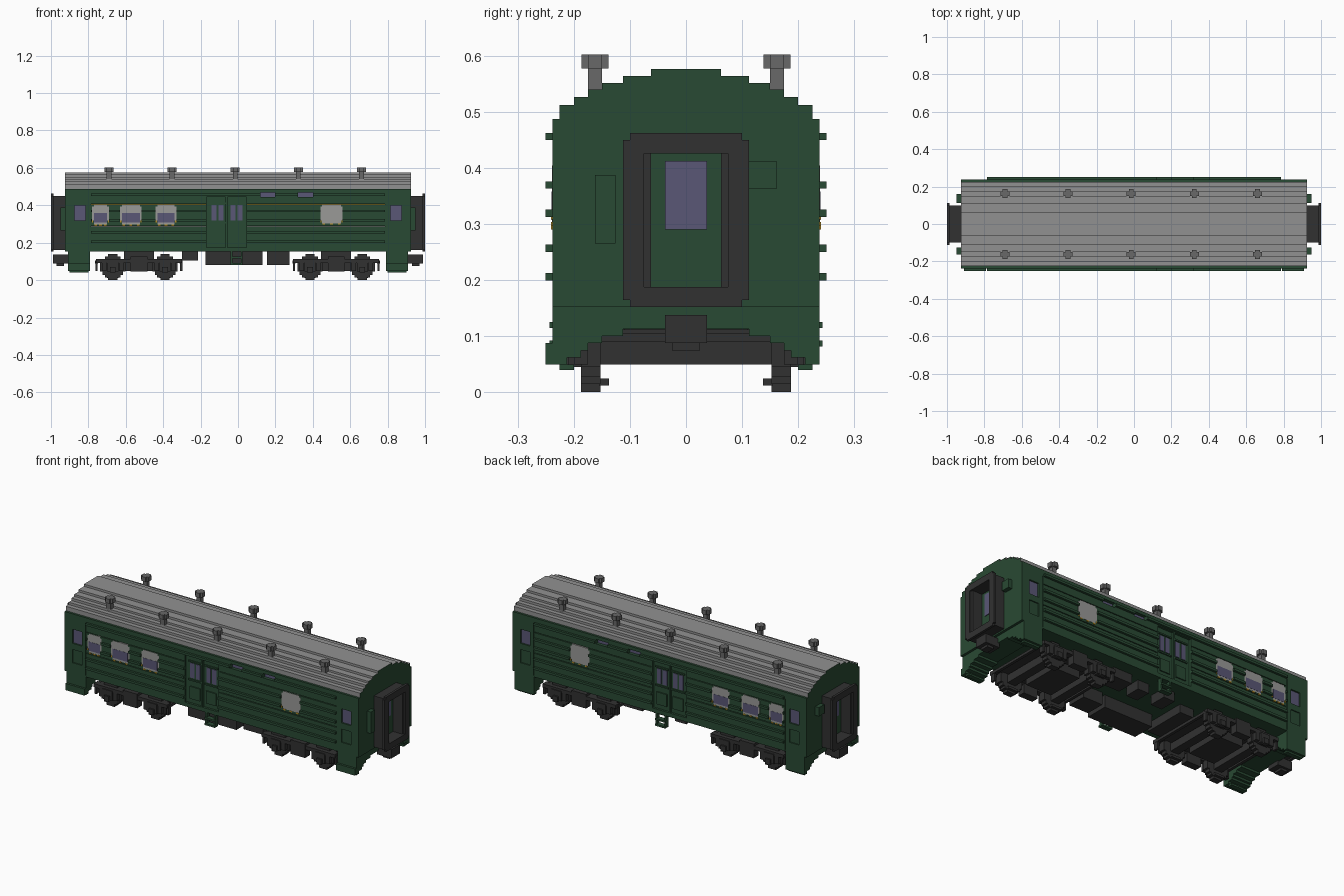
import bpy, bmesh

cube = bpy.data.objects.get("Cube")
if cube:
    bpy.data.objects.remove(cube)


def material(name, color):
    m = bpy.data.materials.new(name)
    m.use_nodes = True
    m.diffuse_color = (*color, 1)
    m.node_tree.nodes["Principled BSDF"].inputs["Base Color"].default_value = (*color, 1)
    return m


green = material("coach green", (.022, .067, .033))
grey = material("roof grey", (.285, .285, .285))
steel = material("vent grey", (.14, .14, .14))
dark = material("running gear black", (.031, .031, .031))
glass = material("violet glass", (.1, .095, .18))
curtain = material("curtain grey", (.32, .32, .31))
yellow = material("yellow trim", (.48, .28, .02))


def part(name, mats, boxes, mirror_x=False, mirror_y=False):
    """One object from boxes (x0, x1, y0, y1, z0, z1), optionally mirrored."""
    bm = bmesh.new()
    for sx in ((1, -1) if mirror_x else (1,)):
        for sy in ((1, -1) if mirror_y else (1,)):
            for x0, x1, y0, y1, z0, z1 in boxes:
                verts = bmesh.ops.create_cube(bm, size=1)["verts"]
                for v in verts:
                    v.co.x = sx * (x1 if v.co.x > 0 else x0)
                    v.co.y = sy * (y1 if v.co.y > 0 else y0)
                    v.co.z = z1 if v.co.z > 0 else z0
    bmesh.ops.recalc_face_normals(bm, faces=bm.faces)
    mesh = bpy.data.meshes.new(name)
    bm.to_mesh(mesh)
    bm.free()
    for m in mats:
        mesh.materials.append(m)
    obj = bpy.data.objects.new(name, mesh)
    bpy.context.collection.objects.link(obj)
    return obj


LENGTH = .924  # half length of the body
SIDE = .2375   # half width of the body
FLOOR, EAVES = .152, .4875


def plate(x0, x1, z0, z1, depth):
    """Box rooted in the side wall, its face standing out by depth."""
    return (x0, x1, SIDE - .03, SIDE + depth, z0, z1)


def pocket(x0, x1, z0, z1, depth):
    """Cutter box reaching depth into the side wall."""
    return (x0, x1, SIDE - depth, SIDE + .02, z0, z1)


def segments(start, end, gaps):
    """Pieces of a run left over between the gaps."""
    pieces = []
    for g0, g1 in sorted(gaps):
        pieces.append((start, g0))
        start = g1
    return pieces + [(start, end)]


windows = [(-.78, -.69), (-.63, -.515), (-.44, -.33), (.44, .56)]
door = (-.168, .045)
upper = [(.12, .197), (.322, .4)]
lines = segments(-.785, .785, [(door[0] - .004, door[1] + .004)])

# Body shell with recessed doors, panes and thin grooves
body = part("body", [green], [(-LENGTH, LENGTH, -SIDE, SIDE, FLOOR, EAVES)])
pockets = [pocket(*door, .175, .445, .0125)]
pockets += [pocket(a, b, .444, .469, .025) for a, b in upper]
pockets += [pocket(a, b, z, z + .004, .0125) for a, b in lines for z in (.404, .286)]
for s in (-1, 1):
    a, b = sorted((s * .815, s * .875))
    pockets += [pocket(a, b, .32, .4, .0125), pocket(a, b, .21, .285, .006),
                pocket(s * .79 - .002, s * .79 + .002, .16, .45, .006)]
cutter = part("cutter", [green], pockets, mirror_y=True)
cutter.hide_render = True
cut = body.modifiers.new("recesses", "BOOLEAN")
cut.operation, cut.solver, cut.object = "DIFFERENCE", "EXACT", cutter
bpy.context.view_layer.update()
carved = body.evaluated_get(bpy.context.evaluated_depsgraph_get())
body.data = bpy.data.meshes.new_from_object(carved)
body.modifiers.clear()
bpy.data.objects.remove(cutter)

# Stepped roof, with green end walls
profile = [(.225, .5125), (.2, .526), (.175, .54), (.15, .551), (.1125, .5635), (.0625, .576)]
steps, low = [], EAVES
for half, top in profile:
    steps.append((-LENGTH, LENGTH, -half, half, low, top))
    low = top
roof = part("roof", [grey, green], steps)
for face in roof.data.polygons:
    face.material_index = 1 if abs(face.normal.x) > .5 else 0

# Roof vents
vents = []
for i in range(5):
    x = -.69 + i * .3375
    vents += [(x - .0125, x + .0125, .15, .175, .53, .58),
              (x - .024, x + .024, .15, .175, .577, .602),
              (x - .0125, x + .0125, .1385, .1865, .577, .602)]
part("roof_vents", [steel], vents, mirror_y=True)

# Side ribs, interrupted by the windows and doors
ribs = []
for z, gaps in ((.456, upper), (.3695, windows + [door]), (.319, windows + [door]),
                (.257, [door]), (.206, [door])):
    ribs += [plate(a, b, z - .0065, z + .0065, .0125) for a, b in segments(-.785, .785, gaps)]
part("side_ribs", [green], ribs, mirror_y=True)

# Painted lines at the bottom of the grooves
part("yellow_line", [yellow], [plate(a, b, .403, .409, -.009) for a, b in lines], mirror_y=True)
part("pale_line", [curtain], [plate(a, b, .285, .291, -.009) for a, b in lines], mirror_y=True)

# Windows: curtain plate, glass and yellow trim at the sill
curtains, panes, trim = [], [], []
for n, (a, b) in enumerate(windows):
    sill = .297 if n < 3 else .304
    curtains += [plate(a, b, .318, .394, .001), plate(a + .01, b - .01, sill, .404, .001)]
    if n < 3:
        panes.append(plate(a + .01, b - .01, .307, .358, .002))
    for x in (a + .012, (a + b) / 2 - .007, b - .026):
        trim.append(plate(x, x + .014, sill - .007, sill, .003))
    trim += [plate(x, x + .006, .308, .318, .003) for x in (a, b - .006)]
part("window_curtains", [curtain], curtains, mirror_y=True)
part("window_glass", [glass], panes, mirror_y=True)
part("window_trim", [yellow], trim, mirror_y=True)

# Deep upper ventilation panes
part("upper_panes", [glass], [plate(a, b, .444, .469, -.018) for a, b in upper], mirror_y=True)

# Double sliding door in its recess
leaves, door_glass = [], []
for x in (-.142, -.04):
    leaves += [plate(x, x + .064, .2, .27, -.006), plate(x - .01, x + .074, .303, .311, -.006),
               plate(x - .01, x + .074, .408, .416, -.006)]
    door_glass += [plate(x + d, x + d + .027, .318, .402, -.01) for d in (0, .037)]
leaves.append(plate(-.066, -.057, .175, .445, -.002))
part("sliding_door", [green], leaves, mirror_y=True)
part("sliding_door_glass", [glass], door_glass, mirror_y=True)

# Vestibule door glass at the four corners
part("vestibule_glass", [glass], [plate(.815, .875, .32, .4, -.009)], True, True)

# Entry stairs, underside stepping up towards the middle
stairs = [(.79, .91, 0, SIDE, .1125, FLOOR)]
for i, inner in enumerate((.2125, .1875, .175, .15, .1125)):
    z = .05 + i * .0125
    stairs.append((.79, .91, inner, SIDE, z, z + .0125))
stairs.append((.8, .9, .2, .225, .04, .05))
part("entry_stairs", [green], stairs, True, True)
part("stair_lips", [green], [(.79, .91, -.25, -SIDE, .05, .0875)], mirror_x=True)

# Gangway bellows and face plate
gangway = [(.91, .99, .075, .1, .16, .45),
           (.91, .99, .0625, .076, .1875, .426),
           (.91, .99, 0, .1, .426, .45),
           (.91, .99, 0, .1, .16, .1875),
           (.986, 1, .075, .1125, .165, .45),
           (.986, 1, 0, .1, .426, .4625),
           (.986, 1, 0, .1, .152, .1875)]
part("gangway", [dark], gangway, True, True)
part("end_door", [green], [(.91, .93, -.0625, .0625, .1875, .426)], mirror_x=True)
part("end_door_glass", [glass], [(.92, .934, -.0375, .0375, .29, .4125)], mirror_x=True)
part("end_cabinets", [green], [(.91, .948, -.1625, -.126, .265, .3875),
                               (.91, .948, .1125, .161, .3625, .4125)], mirror_x=True)

# Couplers
part("couplers", [dark], [(.9, .99, -.0375, .0375, .088, .1375),
                          (.93, .97, -.025, .025, .075, .09)], mirror_x=True)

# Bogies with stepped wheels
wheel_shape = [(.0675, .025), (.055, .042), (.042, .055), (.025, .0695)]
for name, cx in (("rear", -.53), ("front", .525)):
    wheels, frame = [], []
    for x in (cx - .14, cx + .14):
        for w, h in wheel_shape:
            wheels.append((x - w, x + w, .1525, .1875, .07 - h, .07 + h))
        wheels.append((x - .03, x + .03, .1375, .155, .012, .025))
        # axle, axle box and springs
        frame += [(x - .025, x + .025, 0, .19, .05, .095),
                  (x - .03, x + .03, .185, .215, .045, .1),
                  (x - .015, x + .015, .2, .225, .04, .07)]
        frame += [(x + d - .012, x + d + .012, .185, .21, .05, .095) for d in (-.045, .045)]
    frame += [(cx - .23, cx + .23, .175, .21, .092, .112),
              (cx - .21, cx + .21, 0, .18, .1, .112),
              (cx - .08, cx + .08, 0, .11, .05, FLOOR),
              (cx - .045, cx + .045, .17, .2125, .045, .125)]
    for s in (-.226, .226):
        frame += [(cx + s - .008, cx + s + .008, 0, .19, .09, .105),
                  (cx + s - .006, cx + s + .006, .175, .2, .05, .1)]
    part(name + "_wheels", [dark], wheels, mirror_y=True)
    part(name + "_bogie_frame", [dark], frame, mirror_y=True)

# Equipment under the floor
part("underfloor_boxes", [dark], [(-.175, .13, -.2, -.07, .082, .16),
                                  (-.12, -.05, .07, .17, .1, .16),
                                  (.03, .1, .06, .15, .1, .16),
                                  (-.3, -.215, -.15, .1, .105, .16),
                                  (.155, .275, -.17, -.06, .082, .16),
                                  (.155, .275, .07, .17, .1, .16)])

# Foot ladder below the sliding door
ladder = [(x, x + .01, .215, SIDE, .082, .16) for x in (-.04, .015)]
ladder += [(-.04, .025, .215, SIDE + .006, z, z + .01) for z in (.082, .115)]
part("door_ladder", [green], ladder, mirror_y=True)
